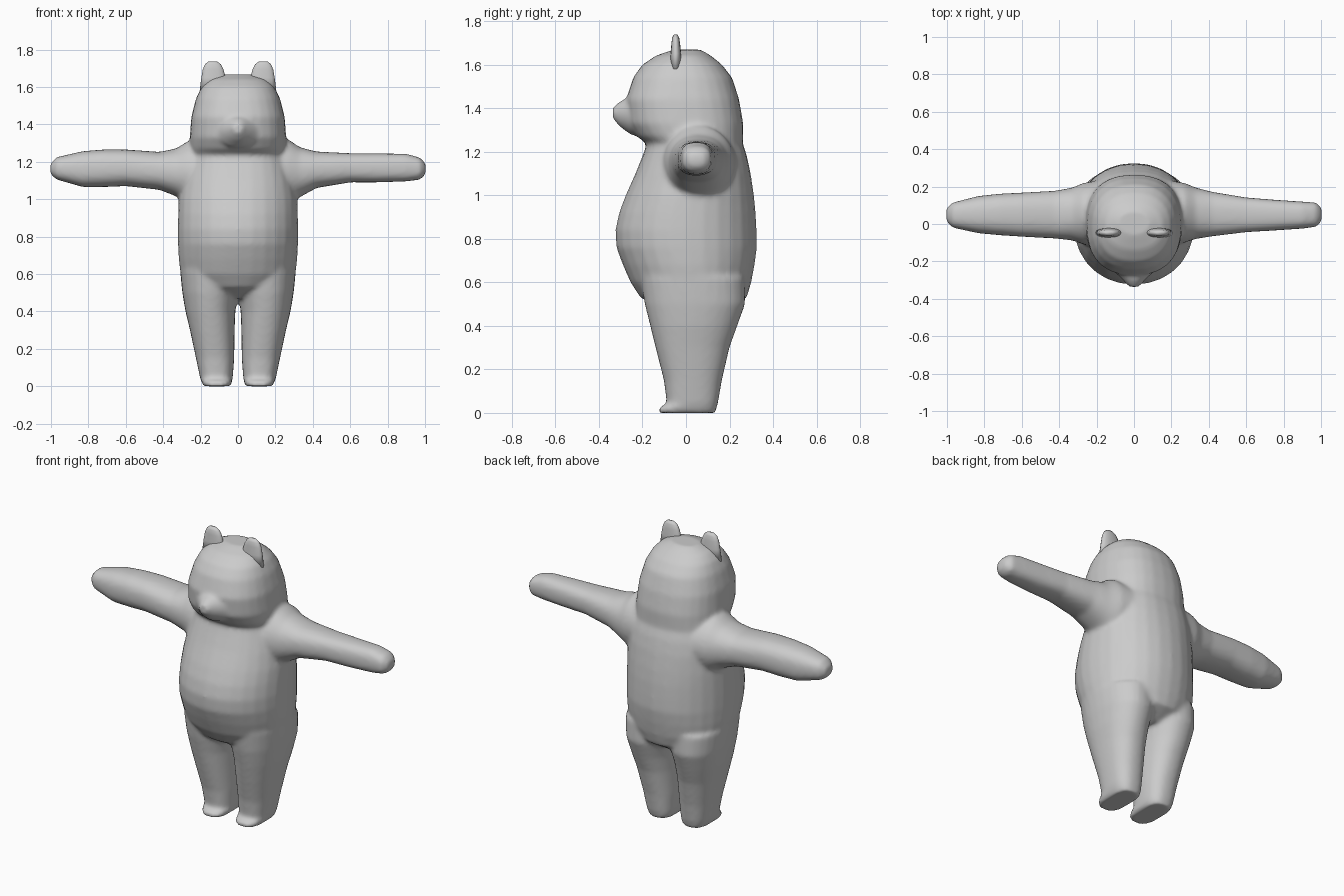
import bpy, bmesh, math
from mathutils import Vector


def spow(v, p):
    return math.copysign(abs(v) ** p, v)


def loft(bm, axis, rings, flip=1, sides=28):
    """Skin rounded sections: (position on axis, a_min, a_max, b_min, b_max, squareness)."""
    loops = []
    for t, a0, a1, b0, b1, n in rings:
        loop = []
        for i in range(sides):
            ang = 2 * math.pi * i / sides
            a = (a0 + a1) / 2 + (a1 - a0) / 2 * spow(math.cos(ang), 2 / n)
            b = (b0 + b1) / 2 + (b1 - b0) / 2 * spow(math.sin(ang), 2 / n)
            co = {'x': (t, a, b), 'y': (a, t, b), 'z': (a, b, t)}[axis]
            loop.append(bm.verts.new((co[0] * flip, co[1], co[2])))
        loops.append(loop)
    for l0, l1 in zip(loops, loops[1:]):
        for i in range(sides):
            j = (i + 1) % sides
            bm.faces.new((l0[i], l0[j], l1[j], l1[i]))
    bm.faces.new(loops[0])
    bm.faces.new(loops[-1])


def finish(name, bm):
    bmesh.ops.recalc_face_normals(bm, faces=bm.faces)
    for f in bm.faces:
        f.smooth = True
    me = bpy.data.meshes.new(name)
    bm.to_mesh(me)
    bm.free()
    ob = bpy.data.objects.new(name, me)
    bpy.context.collection.objects.link(ob)
    return ob


body = bmesh.new()

# torso and head: z, half width, front, back, squareness
trunk = [(.47, .18, -.10, .18, 2), (.53, .26, -.21, .28, 2), (.60, .307, -.255, .30, 2.1),
         (.68, .317, -.29, .315, 2.1), (.76, .321, -.32, .326, 2.1), (.84, .322, -.324, .324, 2.1),
         (.92, .32, -.307, .32, 2.1), (1.0, .317, -.277, .312, 2.1), (1.1, .30, -.232, .297, 2.2),
         (1.18, .275, -.20, .28, 2.3), (1.235, .26, -.18, .262, 2.3), (1.27, .257, -.225, .262, 2.4),
         (1.33, .258, -.265, .263, 2.4), (1.44, .25, -.275, .244, 2.4), (1.54, .225, -.243, .212, 2.3),
         (1.60, .195, -.20, .165, 2.3), (1.64, .155, -.14, .115, 2.2), (1.668, .085, -.06, .07, 2)]
loft(body, 'z', [(z, -w, w, f, b, n) for z, w, f, b, n in trunk])

# snout: y, left, right, bottom, top
loft(body, 'y', [(-.15, -.17, .17, 1.27, 1.48, 2), (-.25, -.11, .11, 1.275, 1.455, 2),
                 (-.305, -.055, .055, 1.315, 1.43, 2), (-.336, -.025, .025, 1.35, 1.405, 2)])

# legs with short toes: z, inner, outer, front, back
for side in (-1, 1):
    loft(body, 'z', [(0, .04, .185, -.125, .135, 3), (.022, .032, .195, -.125, .14, 3),
                     (.045, .028, .203, -.088, .147, 2.6), (.15, .02, .225, -.102, .165, 2.4),
                     (.30, .018, .257, -.14, .20, 2.3), (.40, .014, .281, -.165, .236, 2.2),
                     (.50, .0, .298, -.19, .272, 2.2), (.62, -.01, .31, -.21, .27, 2.1)], side)

# arms, the left one a little thicker: |x|, back/front y, bottom/top z
loft(body, 'x', [(.15, -.13, .24, .98, 1.31, 2), (.27, -.11, .22, .97, 1.31, 2),
                 (.33, -.088, .195, 1.015, 1.272, 2.2), (.42, -.078, .178, 1.05, 1.253, 2.4),
                 (.60, -.068, .168, 1.07, 1.266, 2.5), (.72, -.06, .162, 1.065, 1.266, 2.5),
                 (.83, -.05, .15, 1.065, 1.257, 2.5), (.97, -.02, .115, 1.105, 1.225, 2.5),
                 (1.004, .015, .085, 1.135, 1.19, 2.5)], -1)
loft(body, 'x', [(.15, -.13, .24, .98, 1.31, 2), (.27, -.10, .22, .97, 1.32, 2),
                 (.33, -.08, .195, 1.01, 1.278, 2.2), (.42, -.066, .172, 1.06, 1.255, 2.4),
                 (.60, -.044, .142, 1.09, 1.246, 2.6), (.75, -.035, .13, 1.09, 1.245, 2.6),
                 (.90, -.025, .12, 1.095, 1.243, 2.6), (.975, -.015, .115, 1.105, 1.222, 2.6),
                 (1.004, .015, .085, 1.135, 1.19, 2.5)], 1)

# fuse the parts into one soft skin
body_ob = finish("body", body)
fuse = body_ob.modifiers.new("fuse", 'REMESH')
fuse.mode = 'VOXEL'
fuse.voxel_size = .012
fuse.use_smooth_shade = True
soften = body_ob.modifiers.new("soften", 'SMOOTH')
soften.factor = .5
soften.iterations = 8

# ears: z, inner, outer, front, back
for side, label in ((-1, "left"), (1, "right")):
    ear = bmesh.new()
    loft(ear, 'z', [(1.58, .06, .205, -.075, -.02, 2.3), (1.65, .066, .196, -.071, -.022, 2.3),
                    (1.695, .078, .188, -.067, -.027, 2.3), (1.722, .092, .176, -.064, -.031, 2.2),
                    (1.737, .112, .158, -.056, -.039, 2)], side, 16)
    finish(label + "_ear", ear)
